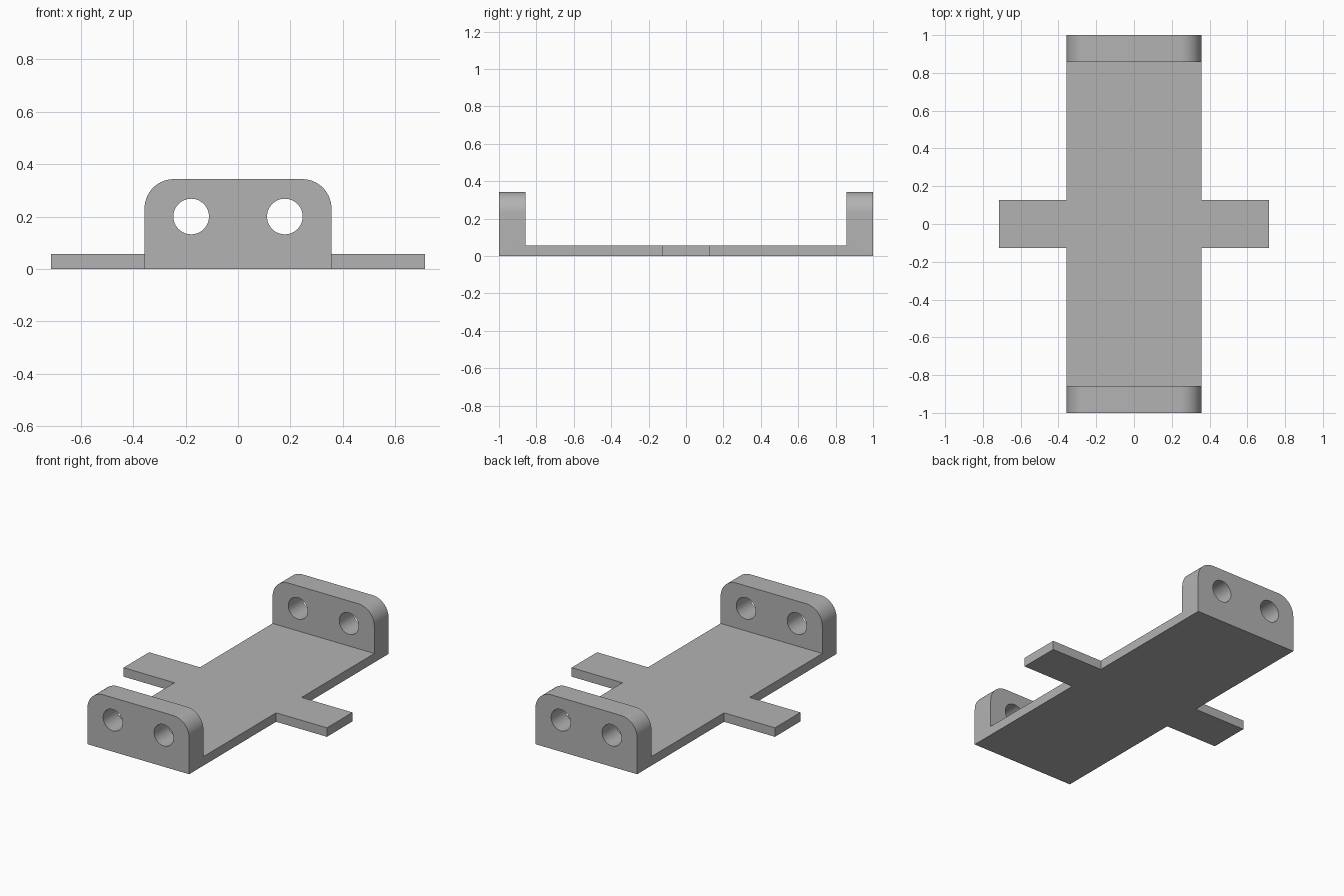
import bpy
import bmesh
from mathutils import Matrix, Vector

cube = bpy.data.objects.get("Cube")
if cube:
    bpy.data.objects.remove(cube, do_unlink=True)

HALF_W, HALF_L = 0.357, 1.0
HEIGHT, DECK, WALL = 0.343, 0.057, 0.143
TAB_X, TAB_Y = 0.714, 0.128
CORNER_R = 0.112
HOLE_X, HOLE_Z, HOLE_R = 0.179, 0.2, 0.068

grey = bpy.data.materials.new("plain grey")
grey.use_nodes = True
colour = (0.45, 0.45, 0.45, 1)
grey.diffuse_color = colour
grey.node_tree.nodes["Principled BSDF"].inputs["Base Color"].default_value = colour


def make_object(name, bm):
    bmesh.ops.recalc_face_normals(bm, faces=bm.faces)
    mesh = bpy.data.meshes.new(name)
    bm.to_mesh(mesh)
    bm.free()
    mesh.materials.append(grey)
    ob = bpy.data.objects.new(name, mesh)
    bpy.context.collection.objects.link(ob)
    return ob


def combine(target, tool, operation):
    """Apply a boolean with the tool, then discard the tool."""
    bpy.ops.object.select_all(action="DESELECT")
    bpy.context.view_layer.objects.active = target
    target.select_set(True)
    mod = target.modifiers.new(operation, "BOOLEAN")
    mod.operation, mod.solver, mod.object = operation, "EXACT", tool
    bpy.ops.object.modifier_apply(modifier=mod.name)
    bpy.data.objects.remove(tool, do_unlink=True)


# U-shaped side profile, extruded across the width
inner = HALF_L - WALL
half = [(HALF_L, 0), (HALF_L, HEIGHT), (inner, HEIGHT), (inner, DECK)]
profile = half + [(-y, z) for y, z in reversed(half)]
bm = bmesh.new()
face = bm.faces.new([bm.verts.new((-HALF_W, y, z)) for y, z in profile])
ext = bmesh.ops.extrude_face_region(bm, geom=[face])
moved = [v for v in ext["geom"] if isinstance(v, bmesh.types.BMVert)]
bmesh.ops.translate(bm, verts=moved, vec=(2 * HALF_W, 0, 0))

# Rounded top corners of both end walls
corners = [e for e in bm.edges
           if all(v.co.z > HEIGHT - 0.001 for v in e.verts)
           and abs(e.verts[0].co.x - e.verts[1].co.x) < 0.001]
bmesh.ops.bevel(bm, geom=corners, offset=CORNER_R, segments=14,
                profile=0.5, affect="EDGES")
bracket = make_object("bracket", bm)

# Side tabs, made as one bar through the deck
bm = bmesh.new()
bmesh.ops.create_cube(bm, size=1, matrix=Matrix.LocRotScale(
    Vector((0, 0, DECK / 2)), None, Vector((2 * TAB_X, 2 * TAB_Y, DECK))))
combine(bracket, make_object("side_tabs", bm), "UNION")

# Pairs of bolt holes through both walls
bm = bmesh.new()
for side in (-1, 1):
    place = Matrix.Translation((side * HOLE_X, 0, HOLE_Z)) @ Matrix.Rotation(1.5707963, 4, "X")
    bmesh.ops.create_cone(bm, cap_ends=True, segments=48, radius1=HOLE_R,
                          radius2=HOLE_R, depth=2.4, matrix=place)
combine(bracket, make_object("bolt_hole_cutter", bm), "DIFFERENCE")

bpy.ops.object.shade_smooth_by_angle(angle=0.5)
